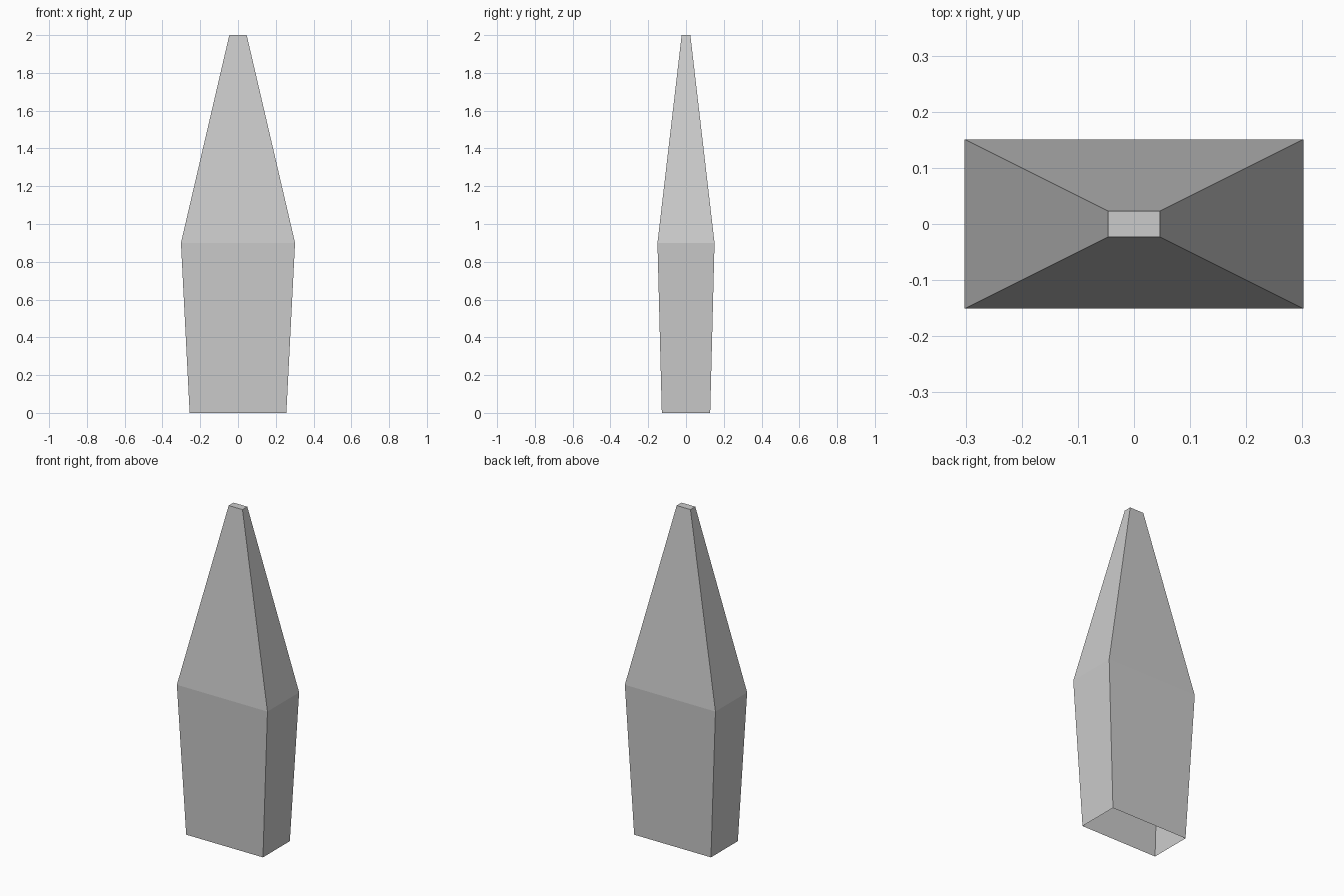
import bpy, bmesh

if "Cube" in bpy.data.objects:
    bpy.data.objects.remove(bpy.data.objects["Cube"])

# (height, half width) of each rectangular section; depth is half the width
SECTIONS = [(0.0, 0.256), (0.90, 0.302), (2.0, 0.046)]
CORNERS = [(-1, -1), (1, -1), (1, 1), (-1, 1)]

bm = bmesh.new()
rings = [[bm.verts.new((sx * w, sy * w / 2, z)) for sx, sy in CORNERS]
         for z, w in SECTIONS]

# Sloping side walls
for low, high in zip(rings, rings[1:]):
    for i in range(4):
        j = (i + 1) % 4
        bm.faces.new((low[i], low[j], high[j], high[i]))

# Small flat tip; the underside stays open
bm.faces.new(rings[-1])

mesh = bpy.data.meshes.new("tapered_spike")
bm.to_mesh(mesh)
bm.free()
bpy.context.collection.objects.link(bpy.data.objects.new("tapered_spike", mesh))
